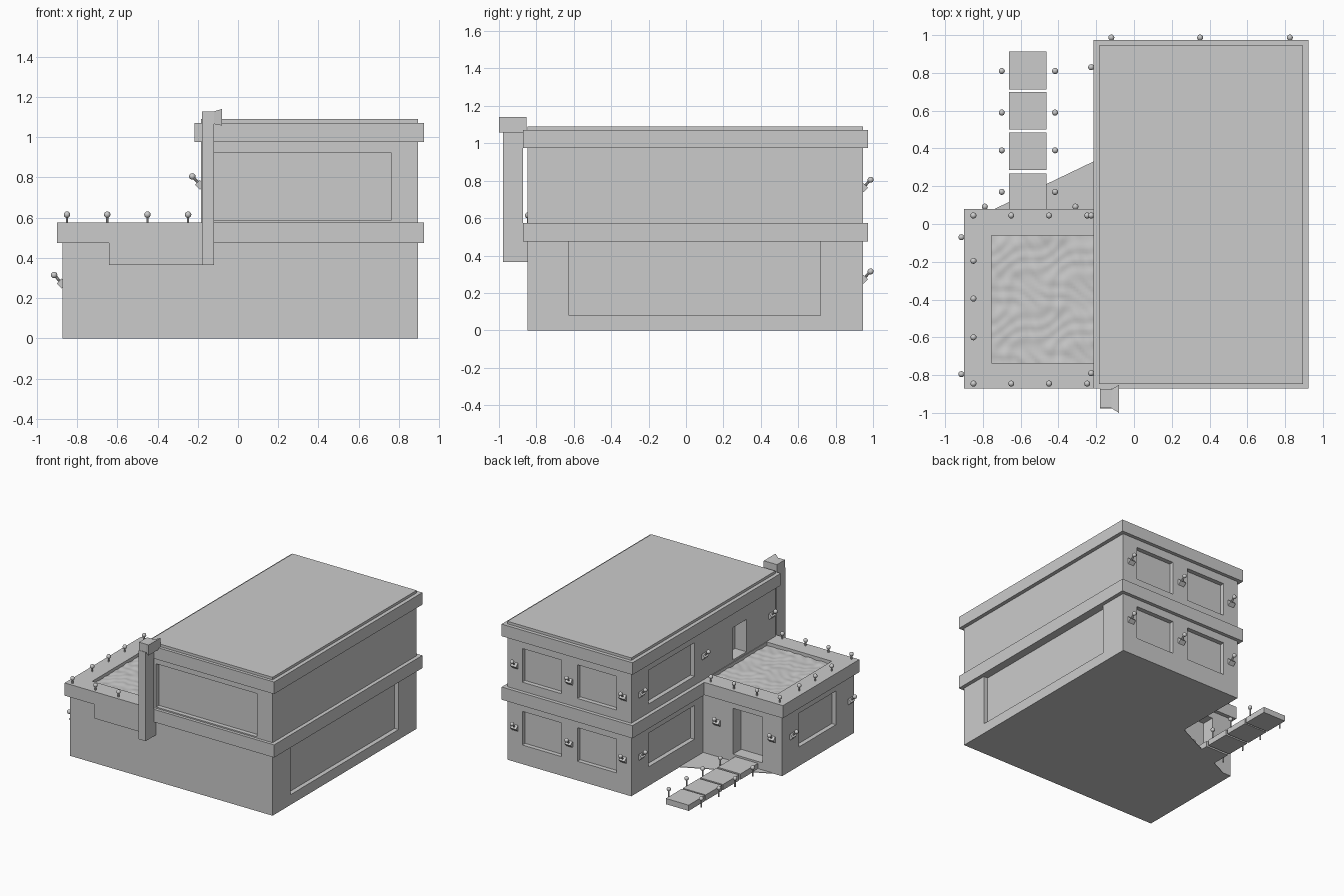
import bpy, bmesh, math, random
from mathutils import Vector, Matrix

if "Cube" in bpy.data.objects:
    bpy.data.objects.remove(bpy.data.objects["Cube"])

random.seed(3)


def finish(bm, name):
    bmesh.ops.recalc_face_normals(bm, faces=bm.faces)
    me = bpy.data.meshes.new(name)
    bm.to_mesh(me)
    bm.free()
    ob = bpy.data.objects.new(name, me)
    bpy.context.collection.objects.link(ob)
    return ob


def add_box(bm, x0, x1, y0, y1, z0, z1):
    m = Matrix.Translation(((x0 + x1) / 2, (y0 + y1) / 2, (z0 + z1) / 2))
    bmesh.ops.create_cube(bm, size=1, matrix=m @ Matrix.Diagonal((x1 - x0, y1 - y0, z1 - z0, 1)))


def boxes(name, *dims):
    bm = bmesh.new()
    for d in dims:
        add_box(bm, *d)
    return finish(bm, name)


def prism(name, outline, z0, z1):
    bm = bmesh.new()
    face = bm.faces.new([bm.verts.new((x, y, z0)) for x, y in outline])
    ext = bmesh.ops.extrude_face_region(bm, geom=[face], use_keep_orig=True)
    for v in ext["geom"]:
        if isinstance(v, bmesh.types.BMVert):
            v.co.z = z1
    return finish(bm, name)


def carve(ob, *dims):
    cutter = boxes("cutter", *dims)
    cutter.hide_render = True
    mod = ob.modifiers.new("openings", 'BOOLEAN')
    mod.operation, mod.solver, mod.object = 'DIFFERENCE', 'EXACT', cutter
    bpy.context.view_layer.objects.active = ob
    bpy.ops.object.modifier_apply(modifier=mod.name)
    bpy.data.objects.remove(cutter)


def l_outline(w, e, s, n, notch_x, notch_y):
    return [(w, s), (e, s), (e, n), (notch_x, n), (notch_x, notch_y), (w, notch_y)]


# Storeys with recessed windows and doors
D = 0.035
lower = prism("lower_walls", l_outline(-.872, .895, -.848, .945, -.185, .05), 0, .475)
upper = boxes("upper_walls", (-.185, .895, -.848, .945, .575, 1.09))
for ob, z0, z1 in ((lower, .15, .415), (upper, .645, .91)):
    cuts = [(x, x + .34, .945 - D, 1, z0, z1) for x in (.425, -.055)]
    cuts.append((-.3, -.185 + D, .16, .73, z0, z1))
    if ob is lower:
        cuts += [(-1, -.872 + D, -.62, -.16, z0, z1),
                 (-.70, -.445, -.05, .04, .06, .42), (-.70, -.445, .03, .2, .06, .42),
                 (.895 - D, 1, -.625, .72, .08, .4755)]
        cuts[-3:-1] = [(-.70, -.445, -.05, .2, .06, .42)]
    else:
        cuts += [(-.12, .76, -1, -.848 + D, .585, .925),
                 (-.3, -.085, -.49, -.32, .59, .845)]
    carve(ob, *cuts)

# Projecting bands
slab = prism("middle_slab", l_outline(-.90, .925, -.872, .973, -.215, .08), .475, .575)
carve(slab, (-.755, -.19, -.735, -.06, .52, .7))
boxes("roof_band", (-.215, .925, -.872, .973, .975, 1.07))
boxes("front_apron", (-.64, -.12, -.872, -.848, .365, .475))

# Rippled pool on the terrace
bm = bmesh.new()
bmesh.ops.create_grid(bm, x_segments=36, y_segments=44, size=.5,
                      matrix=Matrix.Translation((-.4725, -.3975, .55)) @ Matrix.Diagonal((.565, .675, 1, 1)))
for v in bm.verts:
    x, y = v.co.x, v.co.y
    v.co.z += (.004 * math.sin(38 * x + 3 * math.sin(17 * y)) * math.sin(52 * y + 2 * math.sin(23 * x))
               + .002 * math.sin(71 * x + 45 * y))
for f in bm.faces:
    f.smooth = True
finish(bm, "pool_water")

# Front column and flared spotlight head
boxes("column", (-.18, -.12, -.978, -.872, .365, 1.065))
bm = bmesh.new()
rings = []
for x, y0, y1, z0, z1 in ((-.18, -.975, -.875, 1.065, 1.128), (-.12, -.975, -.875, 1.065, 1.128),
                          (-.08, -1.0, -.853, 1.058, 1.14)):
    rings.append([bm.verts.new((x, y, z)) for y, z in ((y0, z0), (y1, z0), (y1, z1), (y0, z1))])
for a, b in zip(rings, rings[1:]):
    for i in range(4):
        bm.faces.new((a[i], a[(i + 1) % 4], b[(i + 1) % 4], b[i]))
bm.faces.new(rings[0])
bm.faces.new(rings[-1])
finish(bm, "column_head")

# Entrance apron and stepping slabs
prism("entrance_ground", [(-.80, .05), (-.185, .05), (-.185, .345)], 0, .004)
boxes("path_slabs", *[(-.662, -.463, a, b, 0, .045)
                      for a, b in ((.05, .268), (.285, .485), (.50, .70), (.712, .912))])


def add_bulb(bm, c, r=.016):
    geo = bmesh.ops.create_uvsphere(bm, u_segments=16, v_segments=10, radius=r, matrix=Matrix.Translation(c))
    for f in {f for v in geo["verts"] for f in v.link_faces}:
        f.smooth = True


def add_rod(bm, a, b, r):
    a, b = Vector(a), Vector(b)
    rot = (b - a).to_track_quat('Z', 'Y').to_matrix().to_4x4()
    bmesh.ops.create_cone(bm, cap_ends=True, segments=10, radius1=r, radius2=r, depth=(b - a).length,
                          matrix=Matrix.Translation((a + b) / 2) @ rot)


def post_lamps(name, spots, z0, z1):
    bm = bmesh.new()
    for x, y in spots:
        add_rod(bm, (x, y, z0), (x, y, z1), .006)
        add_bulb(bm, (x, y, z1))
    finish(bm, name)


# Standing lamps on the terrace rim and beside the path
post_lamps("terrace_lamps", [(x, y) for x in (-.85, -.65, -.45, -.248) for y in (-.845, .045)]
           + [(-.85, y) for y in (-.195, -.395, -.6)], .57, .615)
post_lamps("path_lamps", [(x, y) for x in (-.70, -.418) for y in (.17, .39, .59, .81)], 0, .068)

# Wall lamps: tilted block, slanted arm, bulb
N, W = Vector((0, 1, 0)), Vector((-1, 0, 0))
spots = [((x, .945, z), N) for x in (-.12, .35, .825) for z in (.315, .805)]
spots += [((-.185, .83, z), W) for z in (.315, .805)]
spots += [((-.185, y, .805), W) for y in (.045, -.79)]
spots += [((-.872, y, .315), W) for y in (-.07, -.795)]
spots += [((x, .05, .315), N) for x in (-.31, -.79)]
bm = bmesh.new()
for p, n in spots:
    p = Vector(p)
    base = p + n * .004 + Vector((0, 0, -.042))
    direction = (n + Vector((0, 0, 1))).normalized()
    side = n.cross(direction).normalized()
    rot = Matrix((side, direction, side.cross(direction))).transposed().to_4x4()
    bmesh.ops.create_cube(bm, size=1, matrix=Matrix.Translation(base) @ rot @ Matrix.Diagonal((.05, .034, .034, 1)))
    add_rod(bm, base, p + n * .04, .007)
    add_bulb(bm, p + n * .042)
finish(bm, "wall_lamps")
